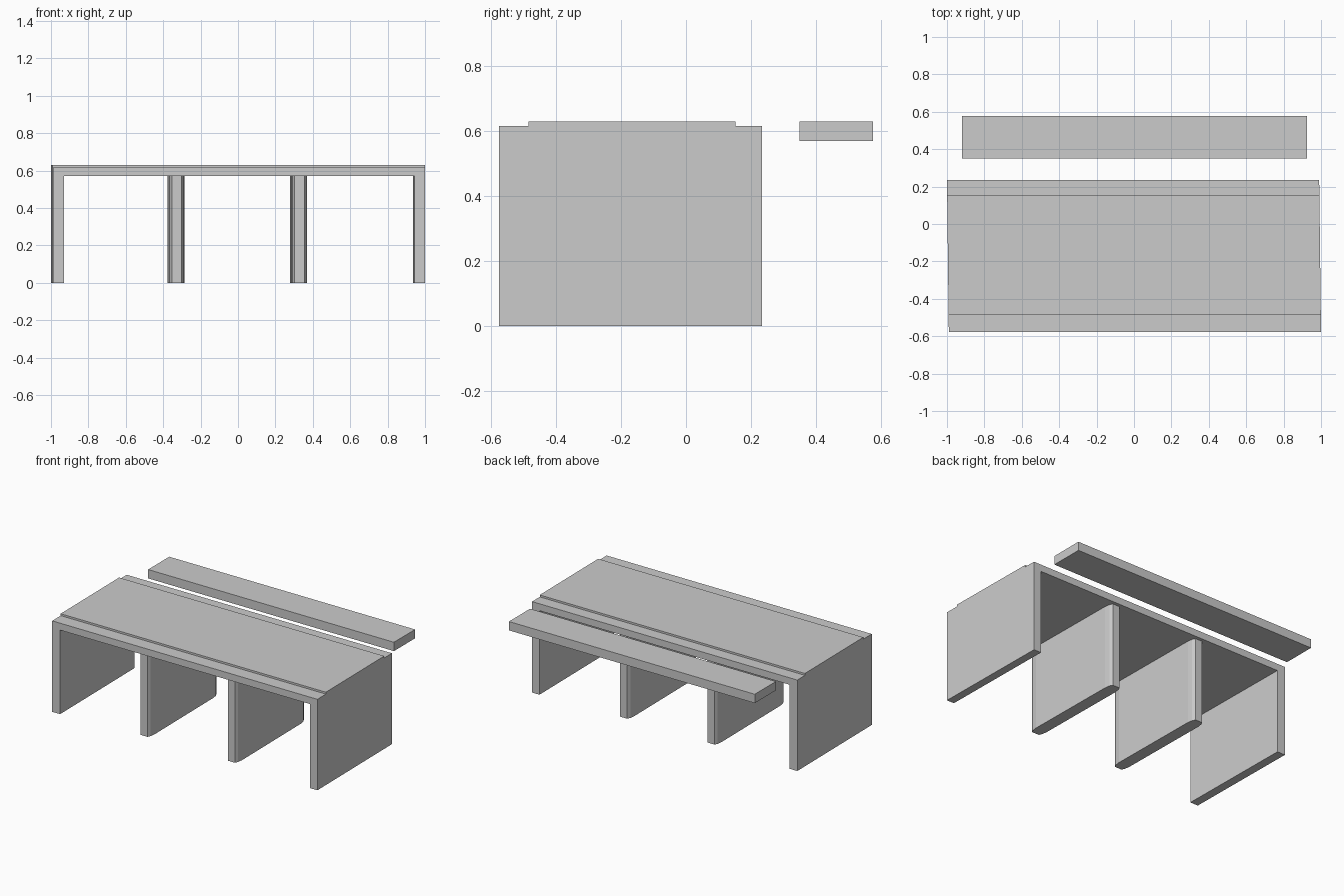
import bpy, bmesh

if "Cube" in bpy.data.objects:
    bpy.data.objects.remove(bpy.data.objects["Cube"])

SHEAR = -0.012  # the ends lean slightly to the left towards the back


def prism(name, points, offset, shear=SHEAR):
    """Extrude a closed outline of 3D points along an offset."""
    bm = bmesh.new()
    face = bm.faces.new([bm.verts.new(p) for p in points])
    geo = bmesh.ops.extrude_face_region(bm, geom=[face])
    moved = [g for g in geo["geom"] if isinstance(g, bmesh.types.BMVert)]
    bmesh.ops.translate(bm, verts=moved, vec=offset)
    for v in bm.verts:
        v.co.x += shear * (v.co.y + 0.17)
    bmesh.ops.recalc_face_normals(bm, faces=bm.faces)
    mesh = bpy.data.meshes.new(name)
    bm.to_mesh(mesh)
    bm.free()
    obj = bpy.data.objects.new(name, mesh)
    bpy.context.collection.objects.link(obj)
    return obj


def rect(x0, x1, y0, y1, z):
    return [(x0, y0, z), (x1, y0, z), (x1, y1, z), (x0, y1, z)]


# Deck with end walls: stepped side profile run along x, then hollowed out
side = [(-0.577, 0), (0.235, 0), (0.235, 0.617), (0.152, 0.617),
        (0.152, 0.63), (-0.485, 0.63), (-0.485, 0.617), (-0.577, 0.617)]
deck = prism("bridge_deck", [(-0.995, y, z) for y, z in side], (1.99, 0, 0))
opening = prism("opening_cutter", rect(-0.936, 0.94, -0.8, 0.5, -0.2), (0, 0, 0.77))
opening.hide_render = True
opening.hide_viewport = True
cut = deck.modifiers.new("opening", "BOOLEAN")
cut.operation = "DIFFERENCE"
cut.solver = "EXACT"
cut.object = opening

# Two long piers with blunted ends
front, back = -0.54, 0.212
corner = [(0.041, 0.055), (0.036, 0.02), (0.026, 0.0)]
right_side = [(x, back - d) for x, d in corner]
right_side = [(x, front + d) for x, d in reversed(corner)] + right_side
outline = right_side + [(-x, y) for x, y in reversed(right_side)]
for name, cx in (("left_pier", -0.332), ("right_pier", 0.324)):
    prism(name, [(cx + x, y, 0) for x, y in outline], (0, 0, 0.571))

# Separate slab behind the deck
prism("rear_slab", rect(-0.92, 0.925, 0.35, 0.577, 0.57), (0, 0, 0.06), 0)
